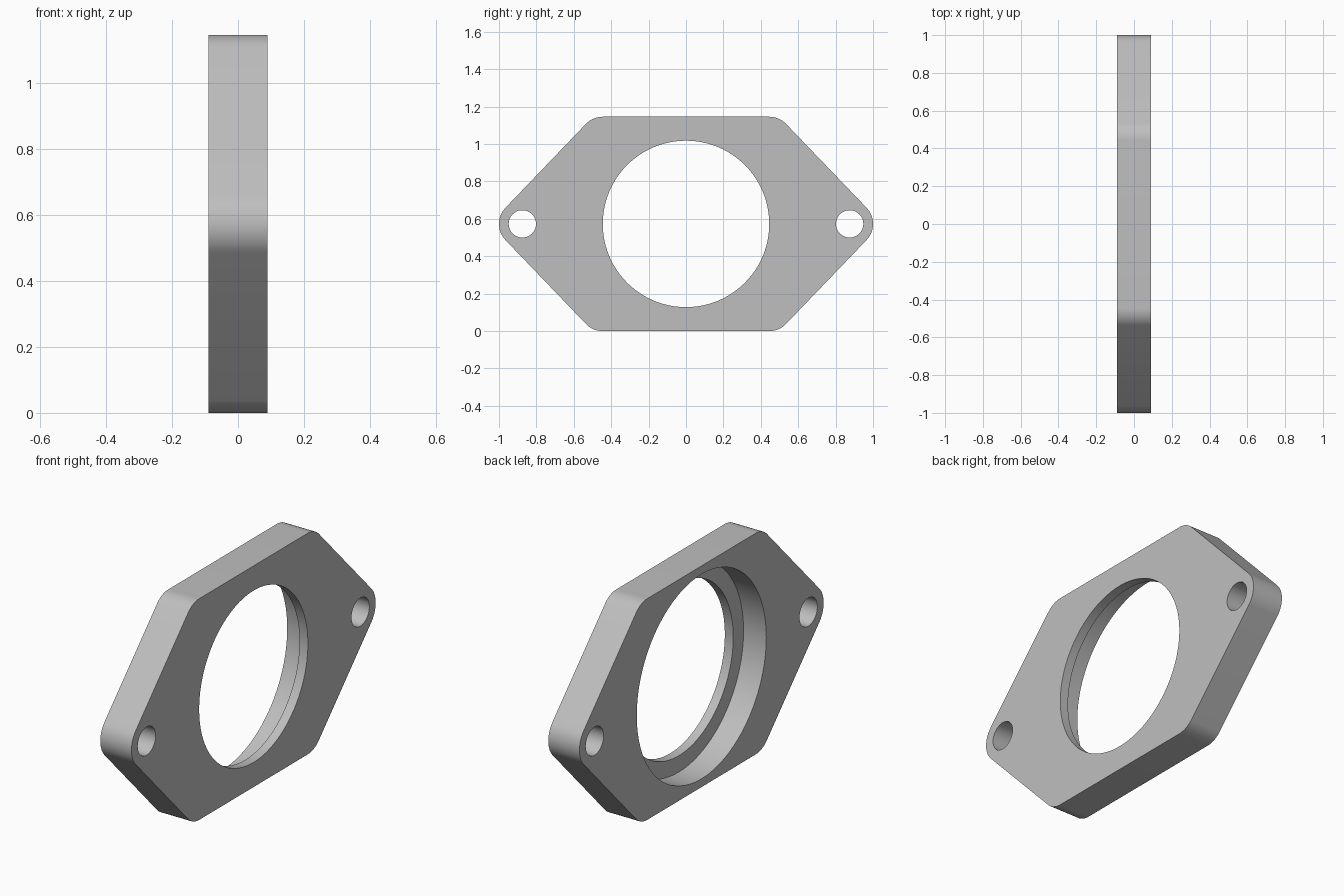
import bpy
import bmesh
from math import cos, sin, pi, radians
from mathutils import Matrix, Vector

MID_Z = 0.573         # height of the bore axis
HALF = 0.089          # half the plate thickness
CORNER = 0.125        # radius of every outer corner
LIP = 0.048           # thickness of the lip behind the counterbore

cube = bpy.data.objects.get("Cube")
if cube:
    bpy.data.objects.remove(cube, do_unlink=True)

grey = bpy.data.materials.new("plain grey")
grey.use_nodes = True
colour = (0.52, 0.52, 0.52, 1)
grey.diffuse_color = colour
grey.node_tree.nodes["Principled BSDF"].inputs["Base Color"].default_value = colour


def make_object(name, bm):
    bmesh.ops.recalc_face_normals(bm, faces=bm.faces)
    mesh = bpy.data.meshes.new(name)
    bm.to_mesh(mesh)
    bm.free()
    mesh.materials.append(grey)
    obj = bpy.data.objects.new(name, mesh)
    bpy.context.collection.objects.link(obj)
    return obj


def cut_hole(target, y, radius, x0, x1, segments):
    """Cut a round hole along x from x0 to x1."""
    bm = bmesh.new()
    place = Matrix.Translation(((x0 + x1) / 2, y, MID_Z)) @ Matrix.Rotation(pi / 2, 4, "Y")
    bmesh.ops.create_cone(bm, cap_ends=True, segments=segments, radius1=radius,
                          radius2=radius, depth=x1 - x0, matrix=place)
    cutter = make_object("hole_cutter", bm)
    cutter.hide_render = True
    mod = target.modifiers.new("hole", "BOOLEAN")
    mod.operation = "DIFFERENCE"
    mod.solver = "EXACT"
    mod.object = cutter
    bpy.ops.object.modifier_apply(modifier=mod.name)
    bpy.data.objects.remove(cutter, do_unlink=True)


# Flange plate: six rounded corners, each arc sweeping between its edge normals
side_y, side_z = 0.445, MID_Z - CORNER
centres = [(1 - CORNER, 0), (side_y, side_z), (-side_y, side_z),
           (CORNER - 1, 0), (-side_y, -side_z), (side_y, -side_z)]
bm = bmesh.new()
outline = []
STEPS = 12
for i, (y, z) in enumerate(centres):
    before = Vector((y, z)) - Vector(centres[i - 1])
    after = Vector(centres[(i + 1) % 6]) - Vector((y, z))
    start = Vector((before.y, -before.x))
    end = Vector((after.y, -after.x))
    turn = start.angle(end)
    start.normalize()
    for s in range(STEPS + 1):
        a = turn * s / STEPS
        ny = start.x * cos(a) - start.y * sin(a)
        nz = start.x * sin(a) + start.y * cos(a)
        outline.append(bm.verts.new((-HALF, y + CORNER * ny, MID_Z + z + CORNER * nz)))
face = bm.faces.new(outline)
extruded = bmesh.ops.extrude_face_region(bm, geom=[face], use_keep_orig=True)
top = [v for v in extruded["geom"] if isinstance(v, bmesh.types.BMVert)]
bmesh.ops.translate(bm, verts=top, vec=(2 * HALF, 0, 0))
flange = make_object("flange_plate", bm)
bpy.context.view_layer.objects.active = flange
flange.select_set(True)

# Main bore, wider counterbore from the -x side, and two bolt holes
cut_hole(flange, 0, 0.445, -0.3, 0.3, 96)
cut_hole(flange, 0, 0.53, -0.3, HALF - LIP, 96)
for side in (-1, 1):
    cut_hole(flange, side * 0.875, 0.073, -0.3, 0.3, 48)

bpy.ops.object.shade_smooth_by_angle(angle=radians(30))
